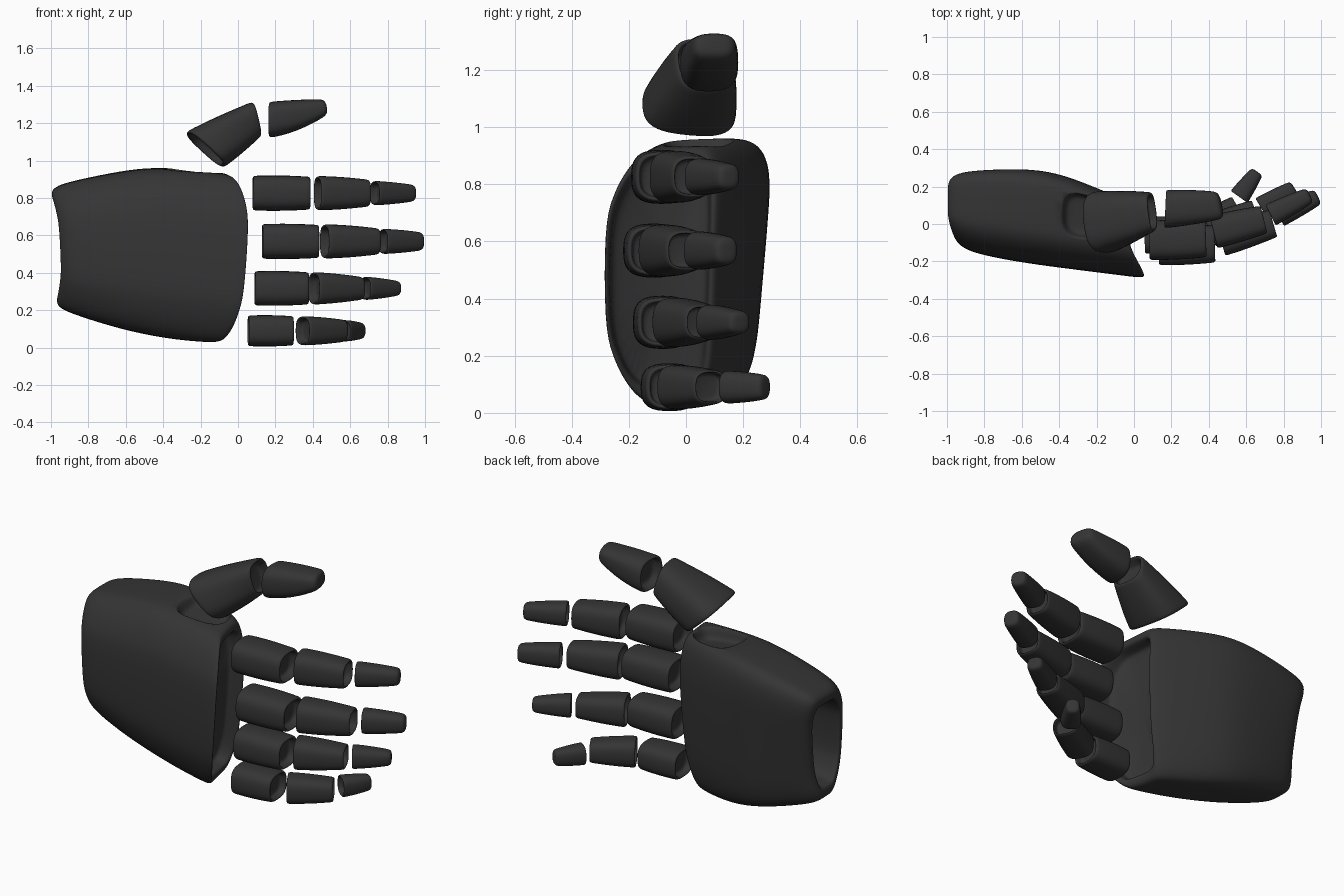
import bpy, bmesh, math
from mathutils import Vector

if "Cube" in bpy.data.objects:
    bpy.data.objects.remove(bpy.data.objects["Cube"])

charcoal = bpy.data.materials.new("charcoal")
charcoal.diffuse_color = (0.035, 0.035, 0.035, 1)
charcoal.use_nodes = True
charcoal.node_tree.nodes["Principled BSDF"].inputs["Base Color"].default_value = charcoal.diffuse_color


def rounded(count, power):
    """Unit superellipse outline."""
    pts = []
    for i in range(count):
        a = 2 * math.pi * (i + 0.5) / count
        c, s = math.cos(a), math.sin(a)
        pts.append((math.copysign(abs(c) ** (2 / power), c),
                    math.copysign(abs(s) ** (2 / power), s)))
    return pts


def loft(name, rings, levels):
    """Skin a list of rings, cap both ends and smooth the result."""
    bm = bmesh.new()
    loops = [[bm.verts.new(p) for p in ring] for ring in rings]
    n = len(loops[0])
    for a, b in zip(loops, loops[1:]):
        for i in range(n):
            bm.faces.new((a[i], a[(i + 1) % n], b[(i + 1) % n], b[i]))
    bm.faces.new(loops[0])
    bm.faces.new(loops[-1])
    bmesh.ops.recalc_face_normals(bm, faces=bm.faces)
    for f in bm.faces:
        f.smooth = True
    mesh = bpy.data.meshes.new(name)
    bm.to_mesh(mesh)
    bm.free()
    mesh.materials.append(charcoal)
    obj = bpy.data.objects.new(name, mesh)
    bpy.context.collection.objects.link(obj)
    if levels:
        sub = obj.modifiers.new("smooth", 'SUBSURF')
        sub.levels = sub.render_levels = levels
    return obj


# (position along the segment, scale): hollow cup, rounded lip, body
CUP_START = [(0.16, 0.70), (0.13, 0.78), (0.015, 0.82), (0, 0.86), (0, 0.93), (0.03, 0.99)]
BODY = [(0.10, 1.0), (0.35, 1.03), (0.65, 1.03), (0.90, 1.0)]
CUP_END = [(1 - t, s) for t, s in reversed(CUP_START)]
TIP_END = [(0.96, 0.95), (1.0, 0.82), (1.015, 0.6), (1.02, 0.3)]


def segment(name, c0, u0, v0, c1, u1, v1, tip=False, sag=0.0):
    """Hollow-ended finger piece between two oriented cross-sections."""
    c0, u0, v0, c1, u1, v1 = map(Vector, (c0, u0, v0, c1, u1, v1))
    outline = rounded(20, 2.7 if tip else 2.9)
    rings = []
    for t, s in CUP_START + BODY + (TIP_END if tip else CUP_END):
        c, u, v = c0.lerp(c1, t), u0.lerp(u1, t) * s, v0.lerp(v1, t) * s
        # lower side bellies out by the sag amount
        drop = Vector((0, 0, -sag * 4 * t * (1 - t)))
        rings.append([c + u * a + v * b + drop * (1 if (u * a).z < 0 else 0)
                      for a, b in outline])
    return loft(name, rings, 1)


def finger_piece(name, p0, p1, z, w0, w1, d0, d1, tip=False):
    """Piece lying in a horizontal plane; w = half height, d = half depth."""
    axis = (Vector(p1) - Vector(p0)).normalized()
    side = Vector((-axis.y, axis.x, 0))
    segment(name, (*p0, z), (0, 0, w0), side * d0,
            (*p1, z), (0, 0, w1), side * d1, tip)


# Fingers: height, then (start, end, half heights, half depths) per piece
FINGERS = {
    "index": (0.826, [((.08, -.088), (.385, -.078), .095, .09, .107, .102),
                      ((.425, -.043), (.695, .024), .094, .074, .092, .077),
                      ((.73, .048), (.937, .152), .067, .046, .064, .045)]),
    "middle": (0.568, [((.13, -.116), (.432, -.106), .095, .09, .107, .102),
                       ((.462, -.08), (.745, .003), .094, .072, .096, .077),
                       ((.775, .045), (.98, .144), .069, .05, .064, .045)]),
    "ring": (0.317, [((.09, -.085), (.377, -.075), .094, .088, .104, .097),
                     ((.405, -.04), (.655, .062), .089, .063, .09, .072),
                     ((.68, .085), (.855, .19), .064, .04, .063, .044)]),
    "little": (0.09, [((.055, -.062), (.295, -.05), .084, .08, .1, .092),
                      ((.345, -.035), (.557, .087), .08, .061, .082, .07),
                      ((.562, .145), (.657, .277), .059, .044, .057, .037)]),
}
for finger, (z, pieces) in FINGERS.items():
    for i, (part, piece) in enumerate(zip(("base", "mid", "tip"), pieces)):
        p0, p1, w0, w1, d0, d1 = piece
        finger_piece(f"{finger}_finger_{part}", p0, p1, z, w0, w1, d0, d1, i == 2)

# Thumb: slanted flared base and rounded tip
segment("thumb_base", (-.175, .008, 1.06), (.105, 0, -.096), (-.018, .17, -.016),
        (.098, .065, 1.222), (.022, .015, -.095), (-.015, .105, 0))
segment("thumb_tip", (.167, .08, 1.218), (0, 0, -.098), (.005, .105, 0),
        (.462, .1, 1.285), (.008, 0, -.045), (-.015, .075, 0), True, .018)

# Palm shell: (t, z bottom, z top, y front, y back, inset scale)
PALM = [
    (.22, .22, .85, -.11, .25, .70), (.20, .22, .85, -.11, .25, .75),
    (.02, .23, .84, -.10, .25, .80), (.0, .24, .83, -.095, .25, .86),
    (.0, .225, .845, -.11, .265, .95), (.025, .21, .86, -.14, .285, 1),
    (.10, .18, .888, -.18, .306, 1), (.33, .115, .937, -.225, .315, 1),
    (.55, .068, .972, -.255, .305, 1), (.75, .04, .964, -.28, .237, 1),
    (.92, .028, .95, -.302, .165, 1), (.98, .028, .942, -.308, .13, 1),
    (1.0, .03, .938, -.308, .12, .97), (1.0, .03, .938, -.308, .12, .90),
    (.985, .03, .938, -.308, .12, .87), (.92, .03, .938, -.308, .12, .85),
    (.90, .03, .938, -.308, .12, .80),
]
outline = rounded(32, 5.2)
rings = []
for t, zb, zt, yf, yb, s in PALM:
    ring = []
    for a, b in outline:
        a, b = a * s, b * s
        front = yf + 0.12 * b * b                 # domed back of the hand
        back = yb - 0.05 * (1 - b) * (1 - 0.7 * t)  # thinner toward the little finger
        y = front + (back - front) * (a + 1) / 2
        z = zb + (zt - zb) * (b + 1) / 2 - 0.012 * (1 - a) * max(b, 0) * t
        left = -0.945 - 0.015 * b - 0.045 * b * b
        d = max(y - front, 0)
        right = 0.068 + 0.03 * b - 0.07 * b * b - 0.06 * (1 - math.exp(-d / 0.06)) - 0.09 * d
        ring.append((left + (right - left) * t, y, z))
    rings.append(ring)
palm = loft("palm", rings, 2)

# Shallow thumb socket cut in the upper edge of the palm, narrowing to the fingers
pit = []
for z, s in ((.885, .6), (.892, .74), (.91, .82), (.93, .86), (.945, .92), (.96, 1.02), (1.05, 1.2)):
    pit.append([(-.235 + .165 * s * a, .04 - .02 * a + (.125 - .025 * a) * s * b,
                 z + .1 * .12 * b * s - .012 * a) for a, b in rounded(32, 3)])
cutter = loft("thumb_socket_cutter", pit, 1)
cutter.hide_render = True
cutter.hide_viewport = True
cut = palm.modifiers.new("thumb_socket", 'BOOLEAN')
cut.operation = 'DIFFERENCE'
cut.solver = 'EXACT'
cut.object = cutter
